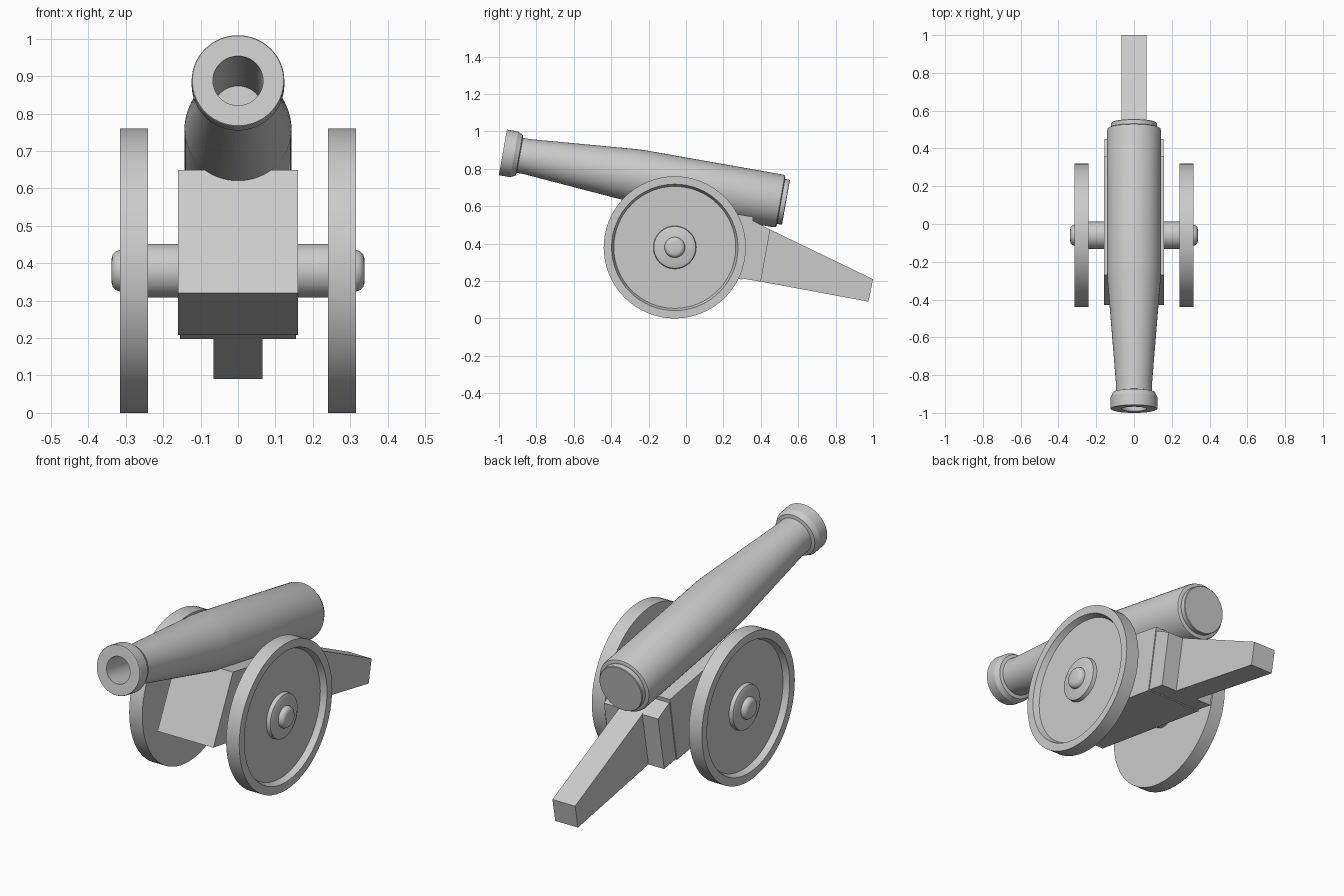
import bpy, bmesh, math
from mathutils import Matrix, Vector

if "Cube" in bpy.data.objects:
    bpy.data.objects.remove(bpy.data.objects["Cube"])


def finish(name, bm, smooth=True):
    bmesh.ops.remove_doubles(bm, verts=bm.verts[:], dist=1e-5)
    bmesh.ops.recalc_face_normals(bm, faces=bm.faces[:])
    mesh = bpy.data.meshes.new(name)
    bm.to_mesh(mesh)
    bm.free()
    obj = bpy.data.objects.new(name, mesh)
    bpy.context.collection.objects.link(obj)
    if smooth:
        bpy.ops.object.select_all(action='DESELECT')
        obj.select_set(True)
        bpy.context.view_layer.objects.active = obj
        bpy.ops.object.shade_smooth_by_angle(angle=math.radians(30))
    return obj


def lathe(name, profile, origin, direction, steps=64):
    """Spin (distance along axis, radius) points around an axis."""
    bm = bmesh.new()
    verts = [bm.verts.new((r, 0, t)) for t, r in profile]
    edges = [bm.edges.new(p) for p in zip(verts, verts[1:])]
    bmesh.ops.spin(bm, geom=verts + edges, cent=(0, 0, 0), axis=(0, 0, 1),
                   angle=math.tau, steps=steps, use_merge=True)
    turn = Vector((0, 0, 1)).rotation_difference(Vector(direction)).to_matrix().to_4x4()
    bm.transform(Matrix.Translation(origin) @ turn)
    return finish(name, bm)


def slab(name, outline, half_width):
    """Extrude a (y, z) side outline evenly across x."""
    bm = bmesh.new()
    face = bm.faces.new([bm.verts.new((-half_width, y, z)) for y, z in outline])
    ext = bmesh.ops.extrude_face_region(bm, geom=[face], use_keep_orig=True)
    moved = [v for v in ext["geom"] if isinstance(v, bmesh.types.BMVert)]
    bmesh.ops.translate(bm, verts=moved, vec=(2 * half_width, 0, 0))
    return finish(name, bm, smooth=False)


# Barrel with hollow bore, muzzle ring and stepped breech
tilt = math.radians(10)
lathe("barrel", [
    (0.46, 0), (0.46, 0.067), (0, 0.067), (0, 0.122), (0.003, 0.124),
    (0.062, 0.124), (0.07, 0.119), (0.088, 0.112), (0.092, 0.095), (0.13, 0.095),
    (0.70, 0.141), (0.74, 0.143), (1.495, 0.143), (1.506, 0.140), (1.510, 0.132),
    (1.510, 0.122), (1.534, 0.122), (1.537, 0.119), (1.537, 0)],
    (0, -0.979, 0.888), (0, math.cos(tilt), -math.sin(tilt)))

# Carriage body, rear plate and trail
slab("carriage_body", [(-0.43, 0.32), (-0.27, 0.65), (0.36, 0.543), (0.302, 0.208)], 0.16)
slab("rear_plate", [(0.25, 0.222), (0.30, 0.54), (0.36, 0.522), (0.45, 0.475), (0.40, 0.197)], 0.155)
slab("trail", [(0.34, 0.21), (0.38, 0.509), (1.0, 0.21), (0.976, 0.09), (0.40, 0.197)], 0.065)

# Axle with rounded ends beyond the wheels
hub = (0, -0.06, 0.38)
half = [(0, 0.072), (0.245, 0.072), (0.245, 0.055), (0.318, 0.055),
        (0.328, 0.051), (0.335, 0.043), (0.338, 0.032), (0.338, 0)]
lathe("axle", [(-t, r) for t, r in reversed(half)] + half[1:], hub, (1, 0, 0))

# Wheels: flat inside, recessed outside with a raised hub
wheel = [(0.24, 0), (0.24, 0.38), (0.315, 0.38), (0.315, 0.338), (0.285, 0.326),
         (0.285, 0.115), (0.305, 0.112), (0.311, 0.098), (0.311, 0)]
for side, sign in (("right", 1), ("left", -1)):
    lathe(side + "_wheel", wheel, hub, (sign, 0, 0))
